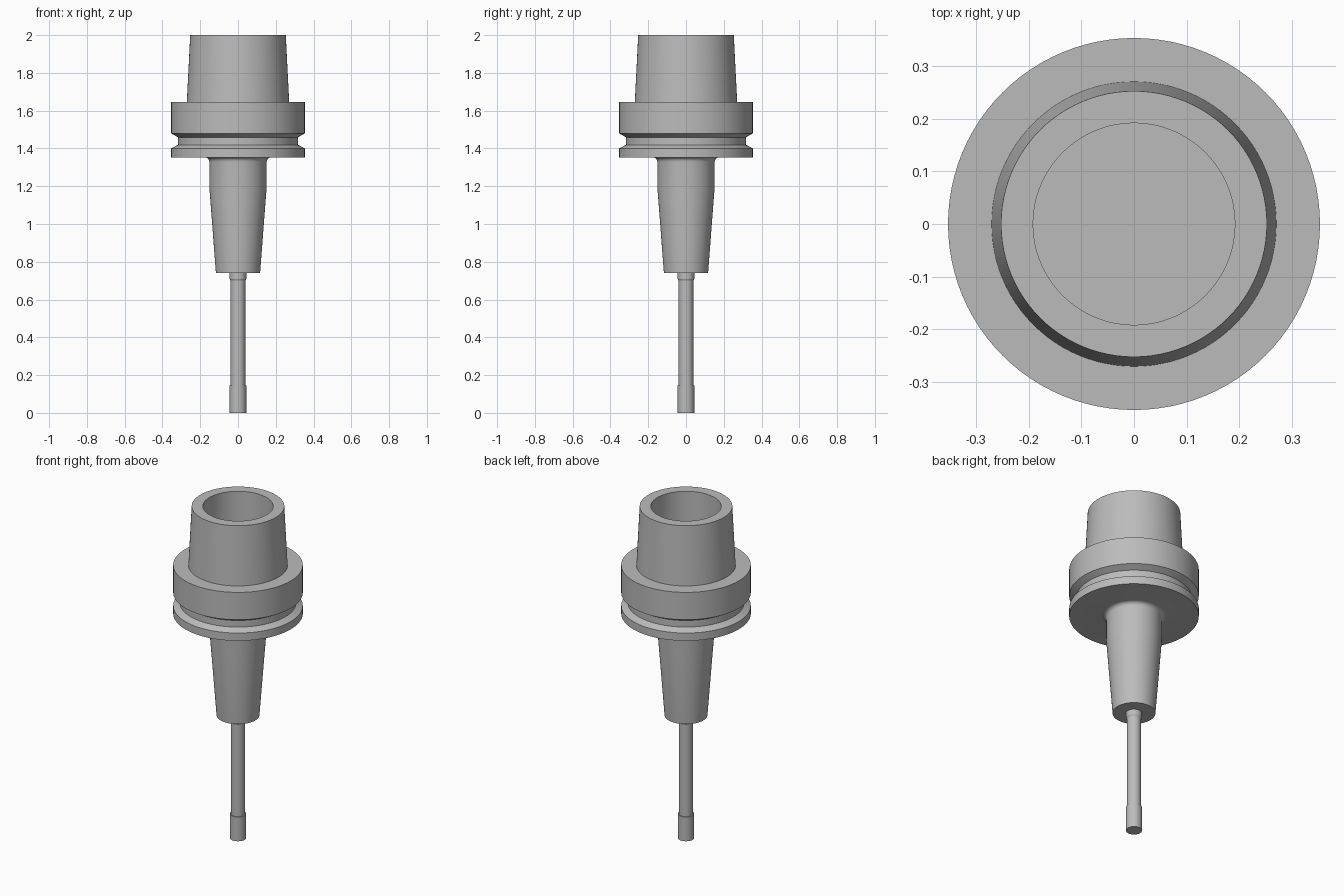
import bpy
import bmesh
from math import sin, cos, pi, radians
from mathutils import Matrix

cube = bpy.data.objects.get("Cube")
if cube:
    bpy.data.objects.remove(cube, do_unlink=True)

SEGMENTS = 96

steel = bpy.data.materials.new("steel_grey")
steel.use_nodes = True
colour = (0.5, 0.5, 0.5, 1)
steel.diffuse_color = colour
steel.node_tree.nodes["Principled BSDF"].inputs["Base Color"].default_value = colour


def lathe(name, profile):
    """Spin a closed (radius, height) profile, running from axis to axis, around z."""
    bm = bmesh.new()
    verts = [bm.verts.new((r, 0, z)) for r, z in profile]
    edges = [bm.edges.new(pair) for pair in zip(verts, verts[1:])]
    bmesh.ops.spin(bm, geom=verts + edges, cent=(0, 0, 0), axis=(0, 0, 1),
                   angle=2 * pi, steps=SEGMENTS, use_merge=True)
    bmesh.ops.remove_doubles(bm, verts=bm.verts, dist=0.0001)
    bmesh.ops.recalc_face_normals(bm, faces=bm.faces)
    mesh = bpy.data.meshes.new(name)
    bm.to_mesh(mesh)
    bm.free()
    mesh.materials.append(steel)
    obj = bpy.data.objects.new(name, mesh)
    bpy.context.collection.objects.link(obj)
    bpy.ops.object.select_all(action="DESELECT")
    obj.select_set(True)
    bpy.context.view_layer.objects.active = obj
    bpy.ops.object.shade_smooth_by_angle(angle=radians(25))
    return obj


# Holder: tapered neck, fillet, grooved flange and hollow tapered shank
neck_r, flange_r, flange_z, fillet = 0.152, 0.354, 1.353, 0.024
neck = [(0, 0.74), (0.117, 0.74), (neck_r, 1.2)]
blend = [(neck_r + fillet * (1 - cos(a)), flange_z - fillet * (1 - sin(a)))
         for a in (i * pi / 12 for i in range(7))]
groove = [(flange_r, flange_z), (flange_r, 1.4), (0.318, 1.419),
          (0.318, 1.459), (flange_r, 1.48), (flange_r, 1.645)]
shank = [(0.271, 1.645), (0.253, 2.0)]
bore = [(0.192, 2.0), (0.192, 1.645), (0, 1.645)]
lathe("tool_holder", neck + blend + groove + shank + bore)

# Cutter: wider tip, relieved shaft and short collar at the holder
tip_r, shaft_r = 0.044, 0.039
lathe("cutting_tool", [(0, 0), (tip_r, 0), (tip_r, 0.146), (shaft_r, 0.146),
                       (shaft_r, 0.7), (tip_r, 0.71), (tip_r, 0.74), (0, 0.74)])
